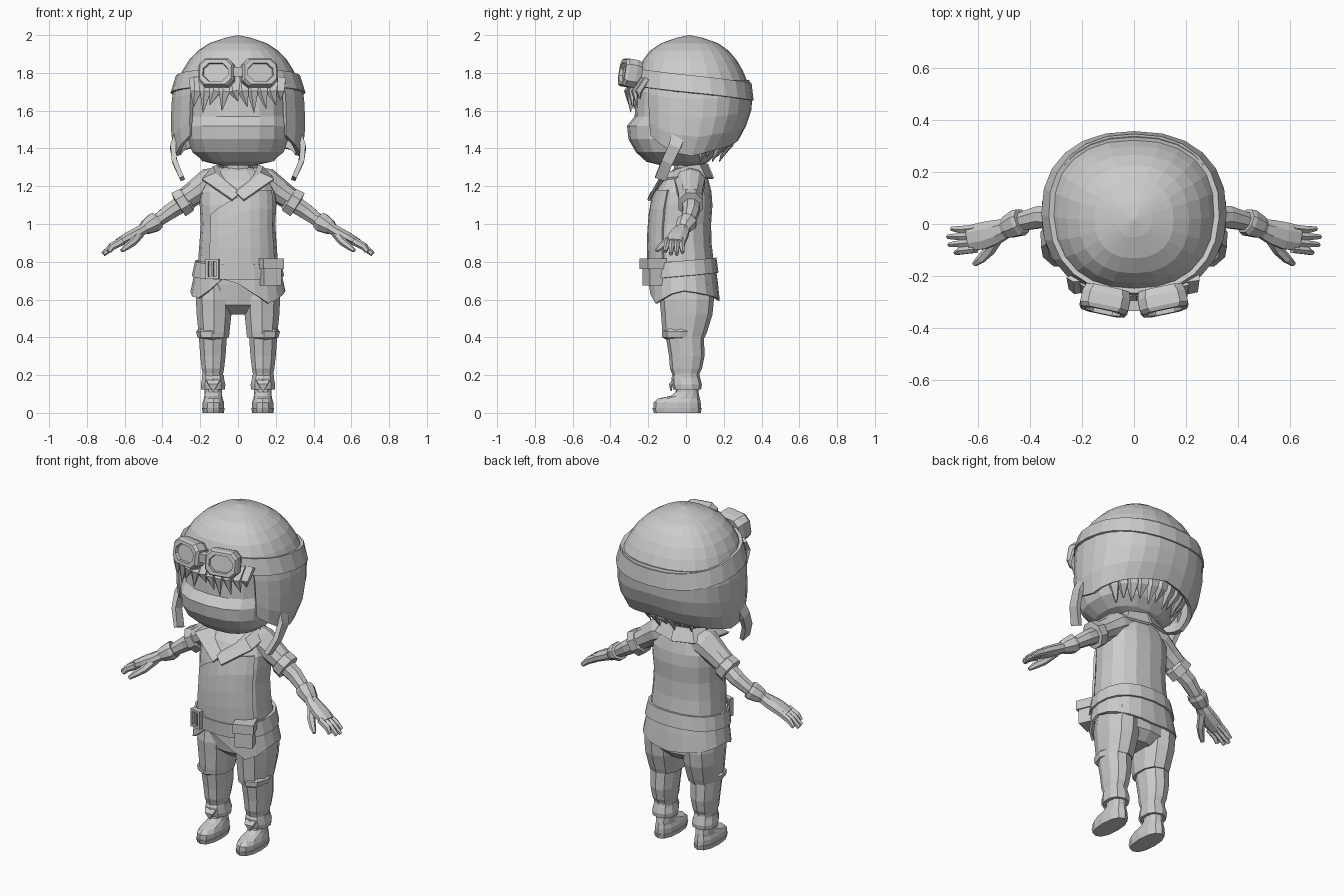
import bpy, bmesh, math
from mathutils import Vector, Matrix


def finish(name, bm, thick=0):
    bmesh.ops.remove_doubles(bm, verts=bm.verts, dist=0.0005)
    bmesh.ops.recalc_face_normals(bm, faces=bm.faces)
    me = bpy.data.meshes.new(name)
    bm.to_mesh(me)
    bm.free()
    ob = bpy.data.objects.new(name, me)
    bpy.context.collection.objects.link(ob)
    if thick:
        m = ob.modifiers.new("thickness", 'SOLIDIFY')
        m.thickness = thick
        m.offset = 0
    return ob


def skin(name, rings, closed=True, cap=True, thick=0):
    """Bridge a list of point rings into a surface."""
    bm = bmesh.new()
    rows = [[bm.verts.new(p) for p in r] for r in rings]
    n = len(rows[0])
    for a, b in zip(rows, rows[1:]):
        for i in range(n if closed else n - 1):
            j = (i + 1) % n
            bm.faces.new((a[i], a[j], b[j], b[i]))
    if cap:
        bm.faces.new(rows[0])
        bm.faces.new(rows[-1])
    return finish(name, bm, thick)


def lerp(table, x):
    """Piecewise linear lookup in rows (key, values...), sorted by key."""
    if x <= table[0][0]:
        return table[0][1:]
    for a, b in zip(table, table[1:]):
        if x <= b[0]:
            t = (x - a[0]) / (b[0] - a[0])
            return [p + (q - p) * t for p, q in zip(a[1:], b[1:])]
    return table[-1][1:]


def power(c, e):
    return math.copysign(abs(c) ** (2 / e), c)


def point(prof, deg, z, grow=0, x0=0, e=2.3):
    """Point on a body with rows (z, half width, front y, back y); 0 deg is the front."""
    rx, yf, yb = lerp(prof, z)
    a = math.radians(deg)
    return (x0 + (rx + grow) * power(math.sin(a), e),
            (yf + yb) / 2 - ((yb - yf) / 2 + grow) * power(math.cos(a), e), z)


def around(n):
    return [360 * i / n for i in range(n)]


def shell(name, prof, angles, top, bot, rows, grow=0, thick=0, closed=True, p=1, e=2.3):
    rings = []
    for i in range(rows + 1):
        t = (i / rows) ** p
        rings.append([point(prof, a, top(a) + (bot(a) - top(a)) * t, grow, 0, e) for a in angles])
    return skin(name, rings, closed, False, thick)


def solid(name, prof, n=12, x0=0, e=2.3):
    return skin(name, [[point(prof, a, r[0], 0, x0, e) for a in around(n)] for r in prof])


def tube(name, pts, radii, n=8, up=(0, 1, 0)):
    pts = [Vector(p) for p in pts]
    rings = []
    for i, p in enumerate(pts):
        t = (pts[min(i + 1, len(pts) - 1)] - pts[max(i - 1, 0)]).normalized()
        u = (Vector(up) - t * t.dot(Vector(up))).normalized()
        v = t.cross(u)
        ru, rv = radii[i]
        rings.append([p + u * ru * math.cos(k) + v * rv * math.sin(k)
                      for k in [2 * math.pi * (j + .5) / n for j in range(n)]])
    return skin(name, rings)


def box(name, loc, size, yaw=0):
    bm = bmesh.new()
    bmesh.ops.create_cube(bm, size=1, matrix=Matrix.Translation(loc) @ Matrix.Rotation(yaw, 4, 'Z')
                          @ Matrix.Diagonal((*size, 1)))
    return finish(name, bm)


# Head and neck
solid("head", [(1.31, .09, -.13, .08), (1.33, .18, -.21, .12), (1.38, .245, -.265, .17),
               (1.45, .27, -.305, .2), (1.52, .272, -.312, .23), (1.57, .27, -.272, .25),
               (1.7, .265, -.265, .26), (1.8, .24, -.2, .24)], 18, e=2.5)
solid("neck", [(1.15, .085, -.08, .085), (1.25, .07, -.065, .07), (1.4, .07, -.06, .07)], 8)

# Flying helmet: dome, ear and neck flaps, strap band
HELMET = [(1.33, .30, -.2, .17), (1.42, .338, -.23, .25), (1.5, .347, -.25, .3), (1.6, .345, -.26, .335),
          (1.7, .338, -.265, .342), (1.78, .312, -.262, .318), (1.86, .268, -.235, .275),
          (1.93, .2, -.18, .215), (1.975, .12, -.1, .14), (2.0, 0, .015, .02)]
EDGE = [(43, 1.47), (65, 1.40), (95, 1.36), (130, 1.40), (180, 1.45)]
fold = lambda a: min(a % 360, 360 - a % 360)
shell("helmet_dome", HELMET, around(24), lambda a: 2.0, lambda a: 1.75, 6, p=1.6)
shell("helmet_flaps", HELMET, [43 + 274 * i / 20 for i in range(21)], lambda a: 1.76,
      lambda a: lerp(EDGE, fold(a))[0], 4, 0, .022, False)
mid = lambda a: 1.738 + .038 * math.cos(math.radians(a))
shell("goggle_band", HELMET, around(24), lambda a: mid(a) + .046, lambda a: mid(a) - .046, 1, .008, .022)

# Goggles, bridge and hanging chin straps
for s in (1, -1):
    normal = Vector((s * .21, -1, .17)).normalized()
    side = Vector((0, 0, 1)).cross(normal).normalized()
    up = normal.cross(side)
    rings = []
    for w, h, d in ((.085, .066, -.09), (.094, .074, -.06), (.094, .074, -.015), (.085, .066, 0),
                    (.068, .048, 0), (.066, .046, -.018)):
        c = .03
        rings.append([Vector((s * .12, -.338, 1.805)) + side * x + up * z + normal * d for x, z in
                      ((w, h - c), (w - c, h), (c - w, h), (-w, h - c), (-w, c - h), (c - w, -h), (w - c, -h), (w, c - h))])
    skin("goggle_lens_frame", rings)
    tube("chin_strap", [(s * .315, -.03, 1.5), (s * .345, -.06, 1.41), (s * .335, -.10, 1.33), (s * .295, -.135, 1.24)],
         [(.055, .02), (.045, .02), (.042, .019), (.042, .017)], 4)
box("goggle_bridge", (0, -.315, 1.805), (.06, .04, .05))

# Fringe and nape hair
for x, xt, zt in ((-.22, -.235, 1.62), (-.17, -.185, 1.59), (-.12, -.15, 1.63), (-.07, -.085, 1.60), (-.02, .0, 1.65),
                  (.03, .05, 1.62), (.08, .085, 1.59), (.13, .15, 1.61), (.18, .2, 1.63), (.22, .225, 1.66)):
    y = -.265 + 1.2 * x * x
    tube("fringe_lock", [(x, y, 1.77), (x, y - .045, 1.70), (xt, y - .035, zt)],
         [(.04, .02), (.032, .02), (.002, .002)], 5, (1, 0, 0))
for i in range(11):
    a = math.radians(110 + 14 * i)
    sx, sy = math.sin(a), -math.cos(a)
    tube("nape_lock", [(.27 * sx, .03 + .22 * sy, 1.5), (.235 * sx, .03 + .2 * sy, 1.42),
                       (.2 * sx, .02 + .16 * sy, 1.33 + .025 * (i % 2))],
         [(.045, .025), (.036, .022), (.002, .002)], 5, (-sy, sx, 0))

# Jacket: body, overlapping front, skirt and belt
COAT = [(.56, .255, -.185, .175), (.64, .245, -.19, .168), (.72, .228, -.19, .158), (.79, .212, -.195, .148),
        (.9, .204, -.198, .135), (1.0, .197, -.193, .133), (1.1, .203, -.183, .14), (1.17, .2, -.165, .135),
        (1.23, .17, -.13, .12), (1.28, .11, -.08, .095), (1.3, .075, -.05, .08)]
solid("jacket_body", COAT[3:], 16)
shell("jacket_overlap", COAT, [-42, -28, -14, 0, 15, 30, 45, 60], lambda a: 1.05 + .0022 * (a + 42) if a < 20 else 1.18,
      lambda a: .78, 4, .004, .012, False)
HEM = [(-180, .595), (-90, .64), (-60, .6), (-42, .62), (-20, .71), (-5, .70), (20, .62), (40, .57), (62, .62),
       (90, .645), (180, .595)]
shell("jacket_skirt", COAT, [-180 + 18 * i for i in range(20)], lambda a: .8, lambda a: lerp(HEM, a)[0], 2, 0, .014)
belt = lambda a: .763 - .018 * math.cos(math.radians(a))
shell("belt", COAT, around(20), lambda a: belt(a) + .04, lambda a: belt(a) - .04, 1, .008, .018)

# Belt buckle and pouch
for dx in (-.028, .028):
    box("buckle_side", (-.135 + dx, -.196 + (.006 if dx < 0 else -.006), .762), (.014, .03, .105), -.2)
for dz in (-.046, .046):
    box("buckle_bar", (-.135, -.196, .762 + dz), (.06, .03, .014), -.2)
box("buckle_prong", (-.135, -.194, .762), (.012, .022, .08), -.2)
box("belt_pouch", (.168, -.172, .735), (.1, .085, .12), .4)
box("pouch_lid", (.169, -.175, .79), (.116, .105, .055), .4)

# Folded collar with pointed lapels
for s in (1, -1):
    inner = [(0, .085, 1.31), (.075, .06, 1.31), (.105, 0, 1.30), (.085, -.09, 1.25), (-.015, -.165, 1.165)]
    crest = [(0, .105, 1.315), (.095, .07, 1.31), (.13, 0, 1.30), (.12, -.1, 1.265), (-.005, -.185, 1.16)]
    outer = [(0, .135, 1.24), (.13, .1, 1.245), (.175, 0, 1.25), (.19, -.14, 1.235), (.03, -.2, 1.125)]
    skin("collar", [[(s * x, y + (.008 if s < 0 else 0), z) for x, y, z in row] for row in (inner, crest, outer)],
         False, False, .014)

# Trousers seat
solid("trouser_seat", [(.52, .07, -.06, .09), (.57, .17, -.12, .14), (.68, .2, -.14, .145), (.78, .2, -.15, .14)], 14)

for s in (1, -1):
    # Legs with knee fold, gaiter cuff and boot
    solid("trouser_leg", [(.4, .083, -.12, .1), (.43, .086, -.125, .112), (.52, .096, -.132, .14),
                          (.6, .1, -.14, .148), (.68, .09, -.13, .14)], 10, s * .127)
    solid("lower_leg", [(.17, .056, -.065, .066), (.21, .057, -.075, .072), (.235, .062, -.085, .085),
                        (.3, .07, -.09, .098), (.41, .078, -.108, .095)], 10, s * .133)
    solid("knee_fold", [(.385, .04, -.1, .05), (.4, .077, -.126, .07), (.43, .084, -.127, .07), (.46, .06, -.1, .05)],
          8, s * .138)
    solid("boot_cuff", [(.125, .066, -.068, .08), (.15, .068, -.075, .084), (.185, .06, -.078, .075),
                        (.2, .06, -.07, .07)], 10, s * .132)
    solid("boot_sole", [(0, .056, -.17, .078), (.025, .06, -.178, .083)], 12, s * .131)
    solid("boot", [(.02, .056, -.173, .079), (.055, .057, -.172, .078), (.075, .05, -.15, .074),
                   (.09, .047, -.08, .07), (.11, .046, -.055, .066), (.16, .048, -.05, .066)], 12, s * .131)
    tube("boot_cuff_point", [(s * .132, -.066, .17), (s * .132, -.082, .15), (s * .132, -.078, .115)],
         [(.05, .012), (.035, .012), (.003, .006)], 4, (1, 0, 0))

    # Sleeve, rolled cuff, forearm and glove cuff
    def arm(name, pts, radii, n=8):
        return tube(name, [(s * x, y, z) for x, y, z in pts], radii, n)
    arm("sleeve", [(.07, .02, 1.245), (.15, .02, 1.22), (.22, .022, 1.172), (.31, .025, 1.11)],
        [(.08, .06), (.085, .078), (.07, .066), (.06, .056)], 10)
    arm("sleeve_cuff", [(.262, .025, 1.135), (.272, .025, 1.128), (.315, .025, 1.102), (.318, .025, 1.1)],
        [(.06, .06), (.07, .074), (.07, .078), (.045, .045)])
    arm("forearm", [(.29, .025, 1.112), (.36, .027, 1.066), (.43, .01, 1.015), (.5, -.02, .975)],
        [(.05, .05), (.046, .045), (.038, .036), (.032, .028)])
    arm("glove_cuff", [(.43, .012, 1.018), (.445, .005, 1.007), (.485, -.012, .984), (.5, -.018, .974)],
        [(.05, .05), (.056, .054), (.046, .042), (.038, .032)])
    # Hand, fingers and thumb
    arm("palm", [(.48, -.012, .985), (.53, -.03, .955), (.58, -.045, .93), (.635, -.055, .9)],
        [(.036, .03), (.05, .032), (.056, .03), (.052, .024)])
    for k, (dx, dz) in enumerate(((.685, .855), (.71, .842), (.715, .84), (.70, .85))):
        y = -.097 + k * .027
        arm("finger", [(.61, y, .912), (.665, y - .006, .882), (dx, y - .014 + .004 * k, dz)],
            [(.016, .022), (.016, .02), (.01, .013)], 6)
    arm("thumb", [(.52, -.04, .95), (.555, -.1, .905), (.59, -.135, .88), (.615, -.155, .858)],
        [(.026, .026), (.022, .022), (.018, .018), (.01, .01)], 6)
